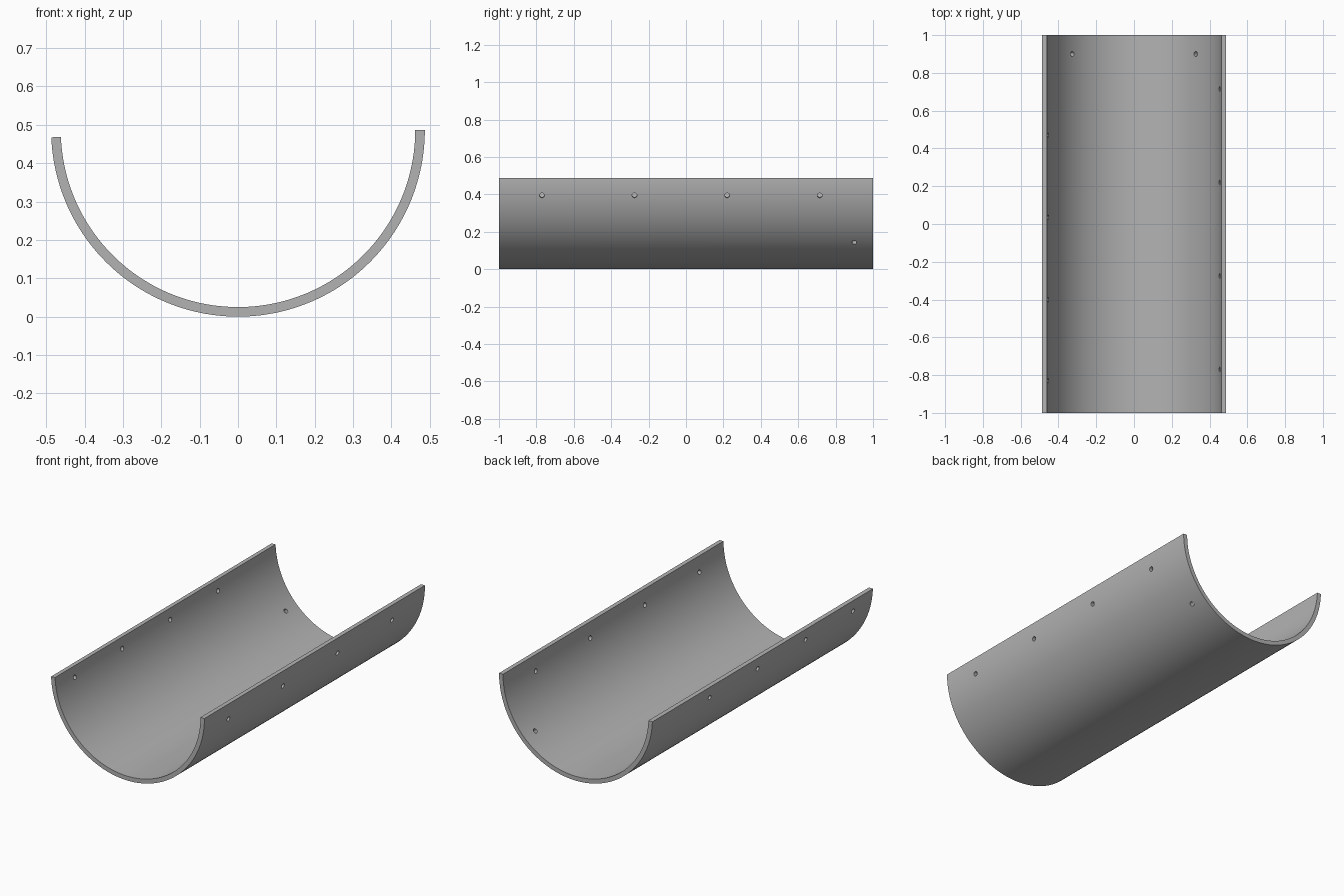
import bpy, bmesh, math
from mathutils import Matrix, Vector

old = bpy.data.objects.get("Cube")
if old:
    bpy.data.objects.remove(old, do_unlink=True)

OUTER, INNER, HALF_LENGTH = 0.487, 0.462, 1.0
AXIS_Z = OUTER
SEGMENTS = 96
HOLE_RADIUS = 0.013

grey = bpy.data.materials.new("plain grey")
grey.use_nodes = True
colour = (0.45, 0.45, 0.45, 1)
grey.diffuse_color = colour
grey.node_tree.nodes["Principled BSDF"].inputs["Base Color"].default_value = colour


def make_object(name, bm):
    bmesh.ops.recalc_face_normals(bm, faces=bm.faces)
    mesh = bpy.data.meshes.new(name)
    bm.to_mesh(mesh)
    bm.free()
    mesh.materials.append(grey)
    obj = bpy.data.objects.new(name, mesh)
    bpy.context.collection.objects.link(obj)
    return obj


def radial(degrees):
    a = math.radians(degrees)
    return Vector((math.cos(a), 0, math.sin(a)))


# Trough: arc profile extruded along y, one edge trimmed a little lower
START, END = -177.7, 0
angles = [START + (END - START) * i / SEGMENTS for i in range(SEGMENTS + 1)]
centre = Vector((0, -HALF_LENGTH, AXIS_Z))
profile = [centre + radial(a) * OUTER for a in angles]
profile += [centre + radial(a) * INNER for a in reversed(angles)]
bm = bmesh.new()
section = bm.faces.new([bm.verts.new(p) for p in profile])
ends = bmesh.ops.extrude_face_region(bm, geom=[section], use_keep_orig=True)["geom"]
moved = [v for v in ends if isinstance(v, bmesh.types.BMVert)]
bmesh.ops.translate(bm, verts=moved, vec=(0, 2 * HALF_LENGTH, 0))
trough = make_object("half_pipe_trough", bm)

# Drill holes: a row under each edge and a pair near the back end
holes = [(-11, y) for y in (-0.77, -0.275, 0.22, 0.715)]
holes += [(-170, y) for y in (-0.83, -0.4, 0.035, 0.47)]
holes += [(-45, 0.9), (-135, 0.9)]
bm = bmesh.new()
for degrees, y in holes:
    direction = radial(degrees)
    place = Vector((0, y, AXIS_Z)) + direction * (OUTER + INNER) / 2
    turn = direction.to_track_quat('Z', 'Y').to_matrix().to_4x4()
    bmesh.ops.create_cone(bm, cap_ends=True, segments=20, radius1=HOLE_RADIUS,
                          radius2=HOLE_RADIUS, depth=0.1,
                          matrix=Matrix.Translation(place) @ turn)
drills = make_object("hole_cutters", bm)
drills.hide_render = True

# Cut the holes, then remove the cutters
cut = trough.modifiers.new("holes", 'BOOLEAN')
cut.operation = 'DIFFERENCE'
cut.solver = 'EXACT'
cut.object = drills
bpy.ops.object.select_all(action='DESELECT')
trough.select_set(True)
bpy.context.view_layer.objects.active = trough
bpy.ops.object.modifier_apply(modifier=cut.name)
bpy.data.objects.remove(drills, do_unlink=True)

bpy.ops.object.shade_smooth_by_angle(angle=math.radians(30))
